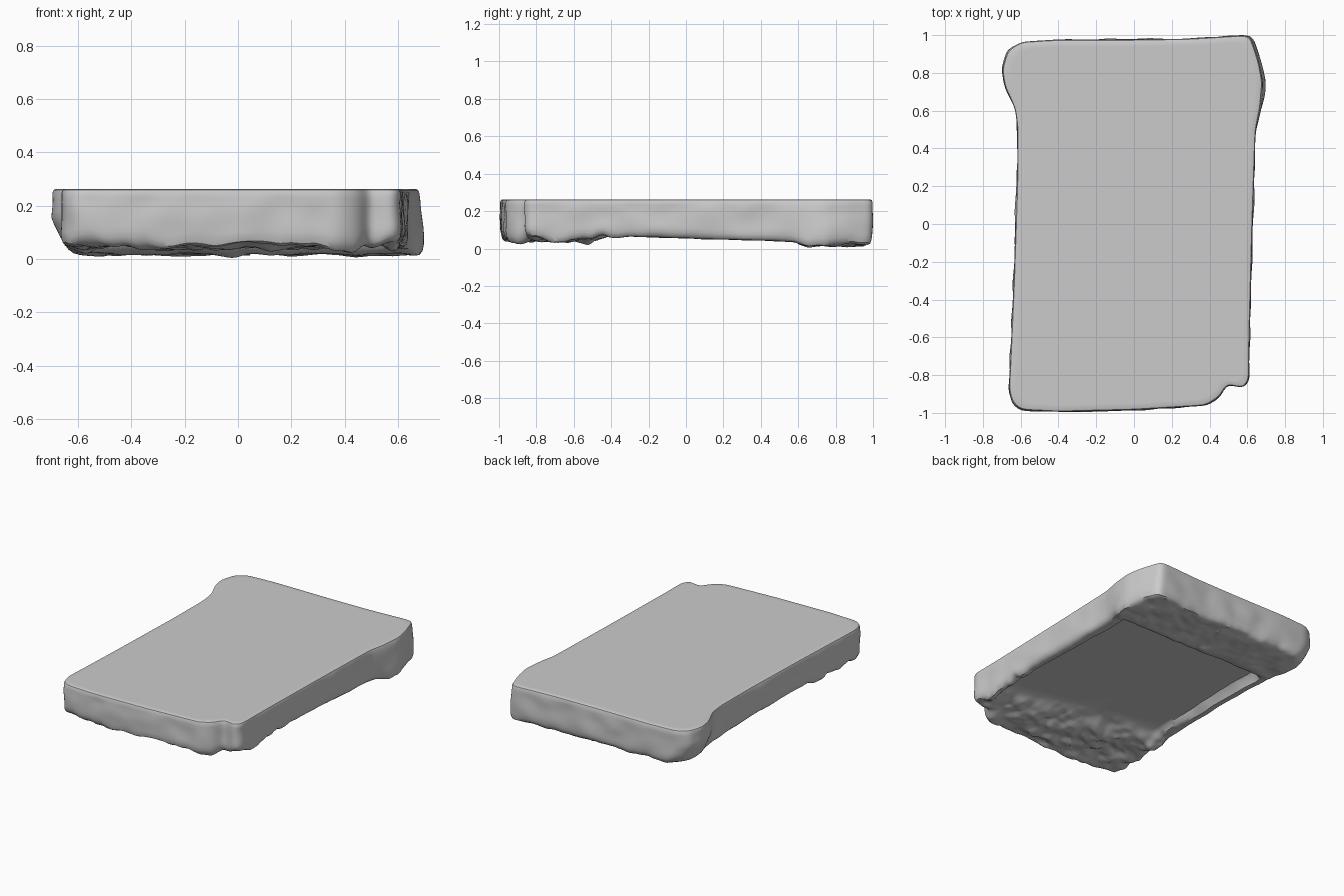
import bpy, bmesh, math
from mathutils import Vector, noise

if "Cube" in bpy.data.objects:
    bpy.data.objects.remove(bpy.data.objects["Cube"])

N = 360
TOP = 0.262
PANEL = 0.10

# Outline of the slab seen from above
outline = [(-.60, -.985), (-.4, -.995), (0, -.985), (.38, -.962), (.45, -.92), (.495, -.848),
           (.58, -.87), (.61, -.83), (.612, -.6), (.628, 0), (.645, .5), (.672, .62),
           (.685, .75), (.665, .86), (.62, .995), (.59, 1.0), (.3, .982), (0, .977),
           (-.4, .977), (-.6, .965), (-.67, .92), (-.70, .82), (-.685, .73), (-.63, .61),
           (-.617, .5), (-.62, .2), (-.637, -.3), (-.65, -.6), (-.663, -.88), (-.645, -.95)]


def resample(pts, n):
    pts = [Vector(p) for p in pts]
    segs = [(a, b, (b - a).length) for a, b in zip(pts, pts[1:] + pts[:1])]
    total = sum(s[2] for s in segs)
    out, i, acc = [], 0, 0.0
    for k in range(n):
        d = total * k / n
        while d > acc + segs[i][2]:
            acc += segs[i][2]
            i += 1
        a, b, l = segs[i]
        out.append(a.lerp(b, (d - acc) / l))
    for _ in range(3):
        out = [(out[k - 1] + out[k] * 2 + out[(k + 1) % n]) / 4 for k in range(n)]
    return out


def step(a, b, v):
    t = min(max((v - a) / (b - a), 0), 1)
    return t * t * (3 - 2 * t)


def floor_z(x, y):
    """Height of the rough underside, with a sunken middle panel."""
    front = 1 - step(-.5, -.3, y)
    back = step(.56, .66, y)
    z = .054 - .03 * y * (1 - front)
    z += (.046 - z) * front
    z += (.017 - z) * back
    n = noise.noise(Vector((x * 6, y * 9, 3.1))) + .5 * noise.noise(Vector((x * 15, y * 19, 7)))
    z = max(.001, z + n * (.003 + .03 * front + .013 * back))
    inside = (1 - step(.53, .57, abs(x))) * step(-.66, -.45, y + .2 * x) * (1 - step(.54, .6, y))
    return z + (PANEL - z) * inside


loop = resample(outline, N)
# Rings as (inset scale, height fraction from floor to top)
walls = [(.94, 1), (.982, 1), (.993, .985), (.999, .94), (1.0, .85)]
walls += [(1.0, f) for f in (.75, .65, .55, .45, .35, .25)]
under = [(.996, .15), (.985, .06), (.965, .01)] + [(.94 - .03 * i, 0) for i in range(26)]
rings = walls + under

bm = bmesh.new()
grid = []
for s, f in rings:
    row = []
    for p in loop:
        spine = Vector((0, min(max(p.y, -.35), .35)))
        q = spine + (p - spine) * s
        z0 = floor_z(q.x, q.y)
        z = z0 + (TOP - z0) * f
        # Weathered bumps on the sides, leaning at the back end
        if f < .95:
            b = noise.noise(Vector((q.x * 7, q.y * 7, z * 9)))
            q = q + (p - spine).normalized() * b * .009 * min(1, (.95 - f) * 5)
        back = step(.5, .7, p.y)
        q.x += back * (.09 * (.22 - z) if p.x > 0 else .4 * max(0, .15 - z))
        row.append(bm.verts.new((q.x, q.y, z)))
    grid.append(row)

# Flat top and sunken panel centre
bm.faces.new(grid[0])
bm.faces.new(grid[-1][::-1])
# Sides and underside
for r in range(len(rings) - 1):
    for k in range(N):
        j = (k + 1) % N
        bm.faces.new((grid[r][k], grid[r + 1][k], grid[r + 1][j], grid[r][j]))
bmesh.ops.recalc_face_normals(bm, faces=bm.faces)

mesh = bpy.data.meshes.new("stone_slab")
bm.to_mesh(mesh)
bm.free()
slab = bpy.data.objects.new("stone_slab", mesh)
bpy.context.collection.objects.link(slab)
bpy.context.view_layer.objects.active = slab
slab.select_set(True)
bpy.ops.object.shade_smooth_by_angle(angle=math.radians(35))
